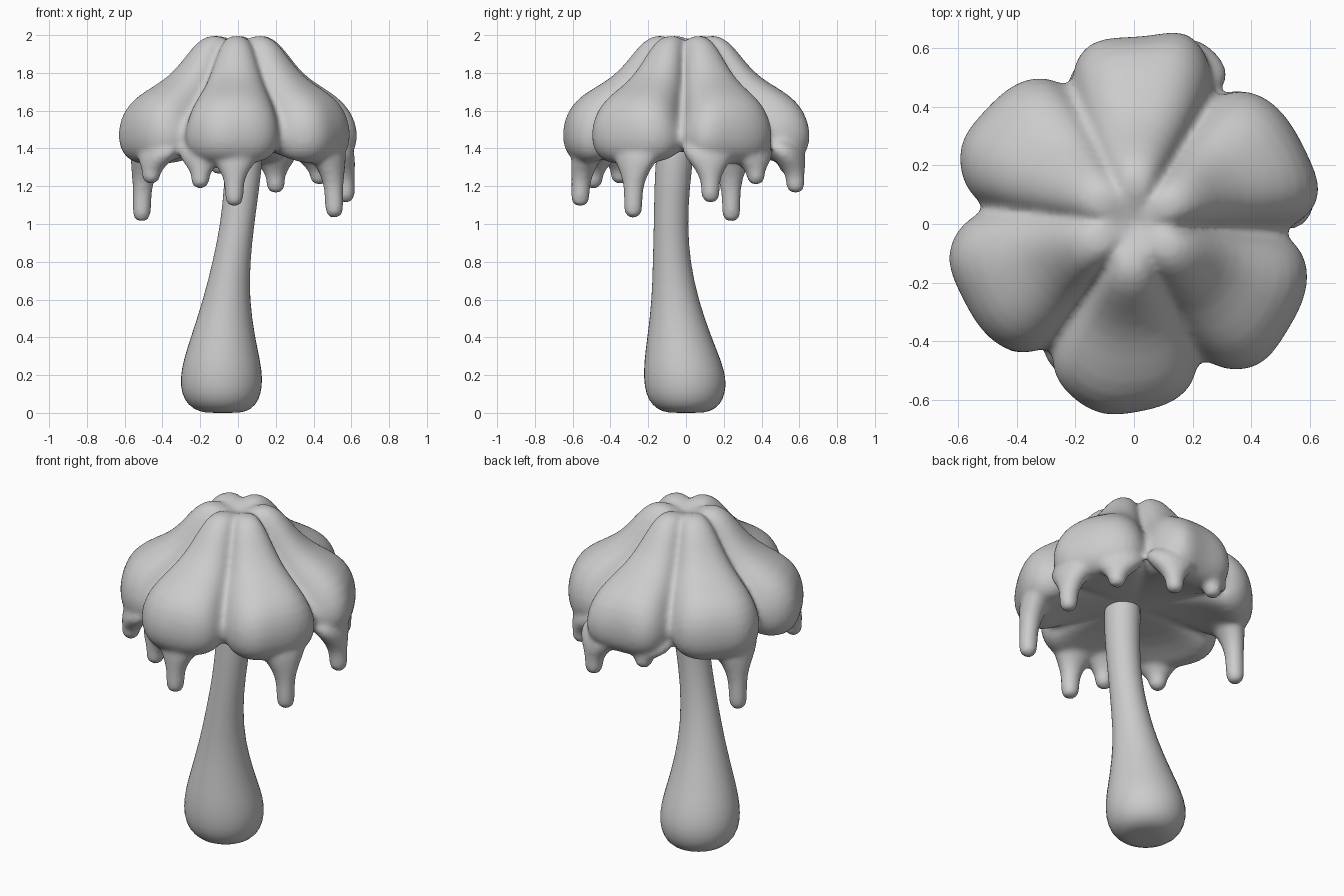
import bpy, bmesh
from math import cos, sin, pi, radians, hypot, atan2, degrees, exp

if "Cube" in bpy.data.objects:
    bpy.data.objects.remove(bpy.data.objects["Cube"])


def loft(bm, rings):
    """Closed tube through equally sized rings, capped at both ends."""
    vs = [[bm.verts.new(p) for p in ring] for ring in rings]
    n = len(vs[0])
    for a, b in zip(vs, vs[1:]):
        for i in range(n):
            j = (i + 1) % n
            bm.faces.new((a[i], a[j], b[j], b[i]))
    bm.faces.new(vs[0][::-1])
    bm.faces.new(vs[-1])


def finish(bm, name):
    bmesh.ops.recalc_face_normals(bm, faces=bm.faces)
    for f in bm.faces:
        f.smooth = True
    me = bpy.data.meshes.new(name)
    bm.to_mesh(me)
    bm.free()
    ob = bpy.data.objects.new(name, me)
    bpy.context.collection.objects.link(ob)
    return ob


def circle(x, y, z, r, n=20):
    return [(x + r * cos(2 * pi * i / n), y + r * sin(2 * pi * i / n), z) for i in range(n)]


# Stem: bent club shape (x, y, z, radius)
STEM = [(-.08, 0, 0, .06), (-.08, 0, .004, .125), (-.085, 0, .04, .182), (-.088, -.003, .1, .213),
        (-.088, -.005, .18, .222), (-.086, -.018, .28, .206), (-.08, -.035, .4, .172),
        (-.062, -.058, .6, .124), (-.035, -.077, .8, .1), (-.003, -.081, 1.0, .09),
        (.02, -.074, 1.2, .095), (.033, -.06, 1.35, .1), (.035, -.05, 1.5, .1)]
bm = bmesh.new()
loft(bm, [circle(*s) for s in STEM])
stem = finish(bm, "stem")
stem.modifiers.new("smooth", 'SUBSURF').levels = 1

# Cap: blend between a bulging lobe profile and a groove profile (radius, z)
LOBE = [(.02, 1.955), (.08, 1.985), (.155, 2.008), (.235, 1.965), (.31, 1.86), (.39, 1.775),
        (.495, 1.715), (.588, 1.65), (.635, 1.55), (.64, 1.44), (.615, 1.36), (.55, 1.31),
        (.48, 1.325), (.38, 1.365), (.2, 1.39), (.03, 1.4)]
GROOVE = [(.02, 1.955), (.06, 1.965), (.11, 1.955), (.16, 1.9), (.215, 1.81), (.28, 1.7),
          (.35, 1.61), (.42, 1.55), (.48, 1.5), (.5, 1.46), (.485, 1.425), (.45, 1.405),
          (.4, 1.4), (.32, 1.4), (.2, 1.4), (.03, 1.4)]
NOTCHES = [-3, 58, 115, 174, 236, 296, 357]   # groove directions in degrees
DEPTH = [1, .8, .6, .65, .85, .65, 1]         # how deep each groove is higher up
BULGES = [(74, .05), (105, .02), (8, .03), (190, .02), (261, .025), (154, .02), (312, .02)]
STEPS = 14
bm = bmesh.new()
rings = []
for k, ((lr, lz), (gr, gz)) in enumerate(zip(LOBE, GROOVE)):
    power = min(1.8 + .18 * k, 3.2)
    low = exp(-((k - 9) / 2.2) ** 2)          # bulges only act round the rim
    high = min(1, max(0, (9 - k) / 3))
    ring = []
    for n in range(6):
        for i in range(STEPS):
            u = i / STEPS
            w = (1 - abs(2 * u - 1) ** power) ** .75
            dep = DEPTH[n] + (DEPTH[n + 1] - DEPTH[n]) * u
            w = 1 - (1 - w) * (1 + (dep - 1) * high)
            deg = NOTCHES[n] + (NOTCHES[n + 1] - NOTCHES[n]) * u
            r = gr + (lr - gr) * w
            for c, amount in BULGES:
                r += amount * low * exp(-((deg - c) / 9) ** 2)
            a = radians(deg)
            ring.append((r * cos(a), r * sin(a), gz + (lz - gz) * w))
    rings.append(ring)
loft(bm, rings)

# Drips hanging from the rim (x, y, tip z)
DRIPS = [(-.51, .24, 1.015), (.51, -.28, 1.035), (-.02, -.56, 1.095), (.2, .58, 1.165),
         (.57, .13, 1.115), (-.46, -.35, 1.215), (-.2, -.49, 1.19), (.43, .37, 1.21),
         (-.1, .54, 1.265)]
for x, y, zb in DRIPS:
    d = hypot(x, y)
    a = atan2(y, x)
    h = 1.33 - zb
    sections = [(zb - .003, .02, 0, 1), (zb + .012, .042, 0, 1), (zb + .04, .052, 0, 1),
                (zb + max(.05, h * .5), .05, .003, 1), (zb + max(.07, h * .78), .062, .012, 1.2),
                (1.355, .085, .035, 1.6), (1.41, .09, .06, 1.7), (1.47, .05, .08, 1.7)]
    tube = []
    for z, r, inward, wide in sections:
        ring = []
        for i in range(16):
            t = 2 * pi * i / 16
            out, side = d - inward + r * cos(t), r * wide * sin(t)
            ring.append((out * cos(a) - side * sin(a), out * sin(a) + side * cos(a), z))
        tube.append(ring)
    loft(bm, tube)
cap = finish(bm, "dripping_cap")

# Melt the cap and drips into one soft skin
cap.modifiers.new("round", 'SUBSURF').levels = 1
melt = cap.modifiers.new("melt", 'REMESH')
melt.mode = 'VOXEL'
melt.voxel_size = .014
melt.use_smooth_shade = True
soft = cap.modifiers.new("soften", 'SMOOTH')
soft.factor = .5
soft.iterations = 9
for ob in (stem, cap):
    ob.modifiers[0].render_levels = 1
